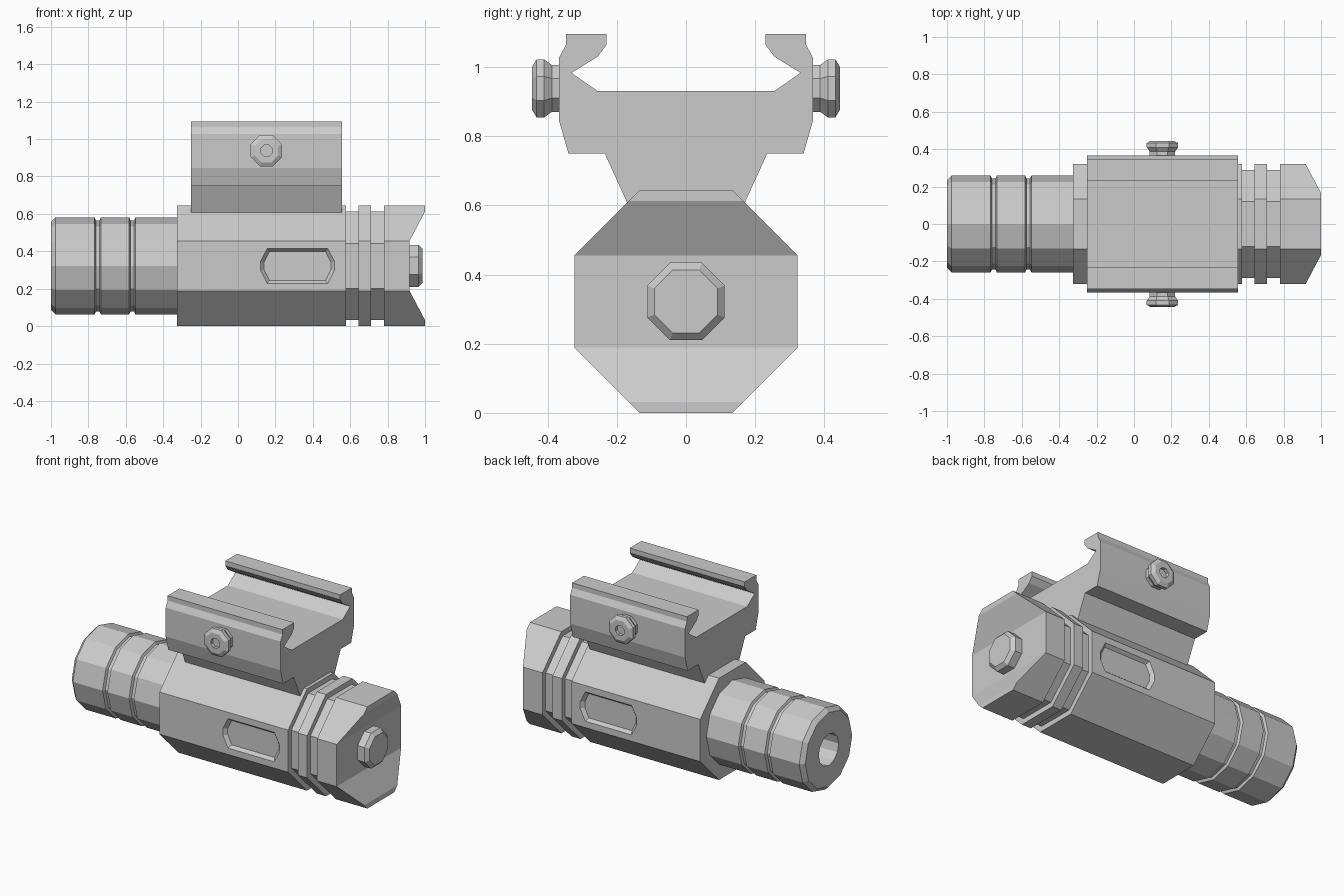
import bpy
import bmesh
import math

cube = bpy.data.objects.get("Cube")
if cube:
    bpy.data.objects.remove(cube, do_unlink=True)

grey = bpy.data.materials.new("light grey metal")
grey.use_nodes = True
grey.diffuse_color = (0.6, 0.6, 0.6, 1)
grey.node_tree.nodes["Principled BSDF"].inputs["Base Color"].default_value = (0.6, 0.6, 0.6, 1)

AXIS_Z = 0.322      # height of the barrel axis


def loft(name, rings):
    """Skin a list of equal-length point rings and cap both ends."""
    bm = bmesh.new()
    loops = [[bm.verts.new(p) for p in ring] for ring in rings]
    n = len(loops[0])
    for a, b in zip(loops, loops[1:]):
        for i in range(n):
            j = (i + 1) % n
            bm.faces.new((a[i], a[j], b[j], b[i]))
    bm.faces.new(loops[0])
    bm.faces.new(loops[-1])
    bmesh.ops.recalc_face_normals(bm, faces=bm.faces)
    mesh = bpy.data.meshes.new(name)
    bm.to_mesh(mesh)
    bm.free()
    mesh.materials.append(grey)
    obj = bpy.data.objects.new(name, mesh)
    bpy.context.collection.objects.link(obj)
    return obj


def circle(radius, sides, flat):
    """Polygon points; with flat=True the radius is measured to the flats."""
    step = 2 * math.pi / sides
    if flat:
        radius /= math.cos(step / 2)
    shift = step / 2 if flat else 0
    return [(radius * math.cos(i * step + shift), radius * math.sin(i * step + shift))
            for i in range(sides)]


def turned_x(name, profile, sides, flat):
    return loft(name, [[(x, u, AXIS_Z + v) for u, v in circle(r, sides, flat)]
                       for x, r in profile])


def cut(target, cutter):
    cutter.hide_render = True
    mod = target.modifiers.new("cut", "BOOLEAN")
    mod.operation = "DIFFERENCE"
    mod.solver = "EXACT"
    mod.object = cutter
    bpy.context.view_layer.objects.active = target
    bpy.ops.object.modifier_apply(modifier=mod.name)
    bpy.data.objects.remove(cutter, do_unlink=True)


# Octagonal housing with two grooves near the head
BIG, SMALL = 0.322, 0.29
housing = turned_x("housing", [
    (-0.325, BIG), (0.577, BIG), (0.577, SMALL), (0.645, SMALL), (0.645, BIG),
    (0.71, BIG), (0.71, SMALL), (0.78, SMALL), (0.78, BIG), (1.0, BIG)], 8, True)

# Trapezoid channel across the head
channel = [(0.917, 0.133), (1.0, 0.29), (1.1, 0.29), (1.1, -0.29), (1.0, -0.29), (0.917, -0.133)]
cut(housing, loft("channel_cutter",
                  [[(x, y, AXIS_Z + z) for x, z in channel] for y in (-0.5, 0.5)]))


# Bevelled recess on each side of the housing
def slot(half_x, half_z, corner_x, corner_z, y):
    pts = [(half_x, corner_z), (corner_x, half_z), (-corner_x, half_z), (-half_x, corner_z),
           (-half_x, -corner_z), (-corner_x, -half_z), (corner_x, -half_z), (half_x, -corner_z)]
    return [(0.318 + x, y, AXIS_Z + z) for x, z in pts]


for side in (-1, 1):
    cut(housing, loft("slot_cutter", [
        slot(0.179, 0.077, 0.15, 0.019, side * 0.302),
        slot(0.198, 0.093, 0.162, 0.023, side * BIG),
        slot(0.198, 0.093, 0.162, 0.023, side * 0.4)]))

# Push button in the head
turned_x("end_button", [(0.9, 0.112), (0.965, 0.112), (0.986, 0.091)], 8, True)

# Grooved tail barrel with a bore
barrel = [(-0.8, 0.1), (-1.0, 0.1), (-1.0, 0.235), (-0.975, 0.26)]
for x in (-0.75, -0.565):
    barrel += [(x - 0.017, 0.26), (x - 0.01, 0.244), (x + 0.01, 0.244), (x + 0.017, 0.26)]
barrel += [(-0.3, 0.26)]
turned_x("tail_barrel", barrel, 12, False)

# Rail clamp: mirrored profile extruded along the housing
half = [(0.255, 0.93), (0.331, 0.983), (0.255, 1.03), (0.23, 1.064), (0.23, 1.095),
        (0.347, 1.095), (0.347, 1.064), (0.367, 1.027), (0.367, 0.845), (0.34, 0.75),
        (0.235, 0.75), (0.168, 0.603)]
outline = half + [(-y, z) for y, z in reversed(half)]
loft("rail_clamp", [[(x, y, z) for y, z in outline] for x in (-0.25, 0.555)])

# Clamp screws with a small socket
screw = [(0.35, 0.068), (0.388, 0.068), (0.41, 0.084), (0.432, 0.084), (0.445, 0.062),
         (0.445, 0.03), (0.425, 0.03)]
for name, side in (("right_clamp_screw", -1), ("left_clamp_screw", 1)):
    loft(name, [[(0.152 + u, side * y, 0.938 + v) for u, v in circle(r, 8, True)]
                for y, r in screw])
